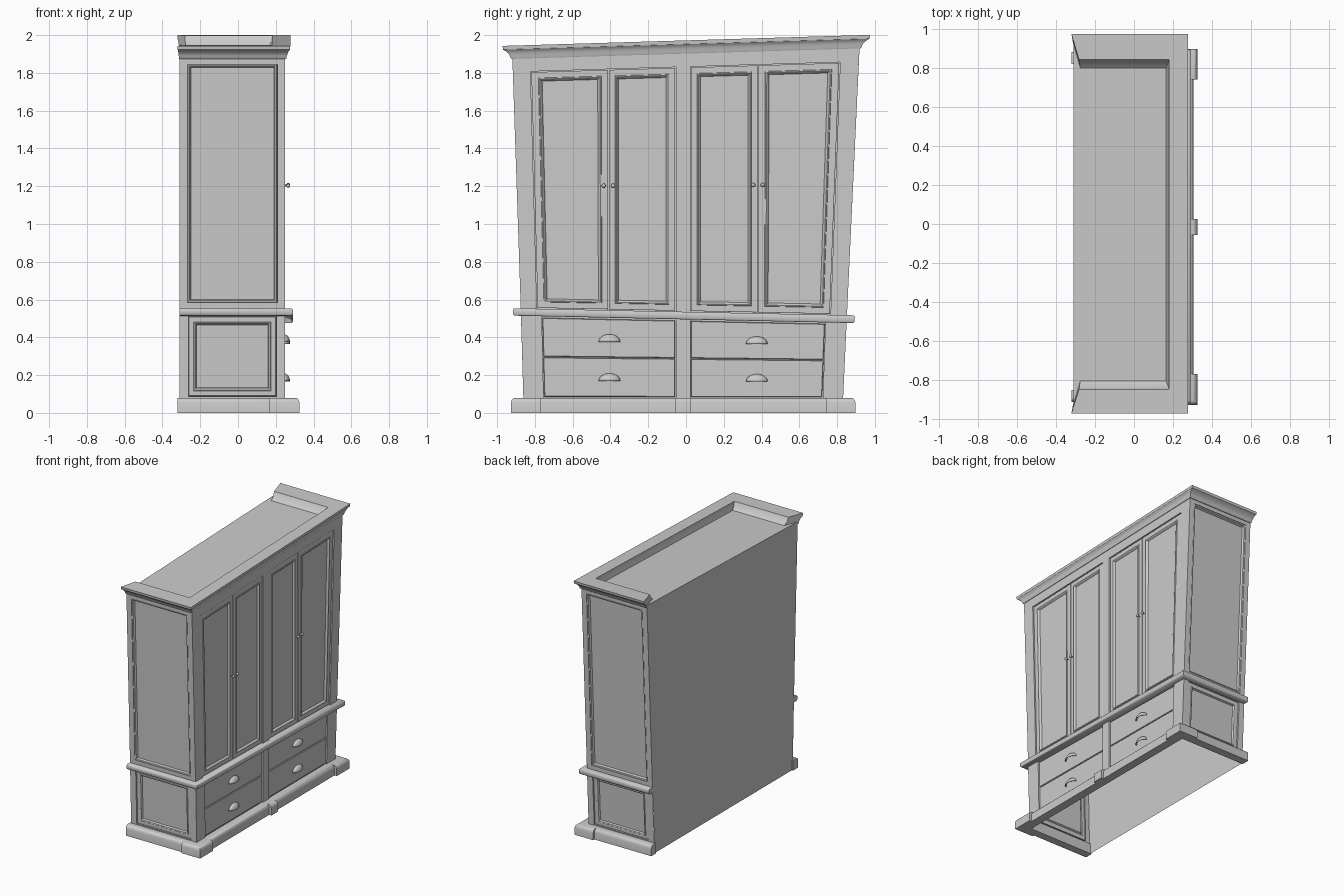
import bpy, bmesh, math
from mathutils import Vector

if "Cube" in bpy.data.objects:
    bpy.data.objects.remove(bpy.data.objects["Cube"])

HALF, FRONT, BACK = 0.845, 0.25, -0.31   # carcass half width, front and back planes


def warp(x, o, z):
    """Crooked shape: walls lean outward, shelf and top slope along the width."""
    t = max(0, z - 0.08) / 1.85 * max(0, (abs(o) - 0.4) / 0.445)
    y = o - 0.015 + (0.09 if o > 0 else -0.06) * t
    if z < 0.08:
        s = 0
    elif z < 0.5:
        s = -0.022 * (z - 0.08) / 0.42
    else:
        s = -0.022 + 0.052 * min(1, (z - 0.5) / 1.32)
    return Vector((x, y, z + s * y))


def make(name, pts, faces, shell=False):
    bm = bmesh.new()
    vs = [bm.verts.new(warp(*p)) for p in pts]
    for f in faces:
        bm.faces.new([vs[i] for i in f])
    bmesh.ops.recalc_face_normals(bm, faces=bm.faces)
    if shell:  # open surface: face away from the middle of the cabinet
        f = max(bm.faces, key=lambda q: q.calc_area())
        c = f.calc_center_median()
        if f.normal.dot(c - Vector((-0.03, 0, c.z if c.z < 1.9 else 1))) < 0:
            bmesh.ops.reverse_faces(bm, faces=bm.faces)
    me = bpy.data.meshes.new(name)
    bm.to_mesh(me)
    bm.free()
    ob = bpy.data.objects.new(name, me)
    bpy.context.collection.objects.link(ob)
    return ob


def panel(name, place, u0, u1, z0, z1, rings):
    """Nested rectangles (inset, depth), the last one filled."""
    pts, faces = [], []
    for i, d in rings:
        pts += [place(u, z, d) for u, z in ((u0 + i, z0 + i), (u1 - i, z0 + i),
                                            (u1 - i, z1 - i), (u0 + i, z1 - i))]
    for r in range(len(rings) - 1):
        a = r * 4
        faces += [(a + k, a + (k + 1) % 4, a + 4 + (k + 1) % 4, a + 4 + k) for k in range(4)]
    n = len(pts)
    faces.append((n - 4, n - 3, n - 2, n - 1))
    return make(name, pts, faces, True)


def sweep(name, path, profile):
    """Closed profile (side offset, front offset, z) along (x, o, nx, no) points."""
    n = len(profile)
    pts = [(x + nx * pf, o + no * ps, z) for x, o, nx, no in path for ps, pf, z in profile]
    faces = [(a * n + k, a * n + (k + 1) % n, (a + 1) * n + (k + 1) % n, (a + 1) * n + k)
             for a in range(len(path) - 1) for k in range(n)]
    faces += [tuple(range(n)), tuple(range(len(pts) - n, len(pts)))]
    return make(name, pts, faces)


def front(u, z, d):
    return (d, u, z)


def smooth(ob, angle=40):
    bpy.ops.object.select_all(action='DESELECT')
    ob.select_set(True)
    bpy.context.view_layer.objects.active = ob
    bpy.ops.object.shade_smooth_by_angle(angle=math.radians(angle))


def sphere(name, centre, size, half=False):
    bm = bmesh.new()
    bmesh.ops.create_uvsphere(bm, u_segments=20, v_segments=12, radius=1)
    if half:  # cup: open underneath and at the back
        bmesh.ops.delete(bm, geom=[v for v in bm.verts if v.co.z < -0.01 or v.co.x < -0.01],
                         context='VERTS')
    for v in bm.verts:
        v.co = Vector([c * s for c, s in zip(v.co, size)]) + centre
    me = bpy.data.meshes.new(name)
    bm.to_mesh(me)
    bm.free()
    ob = bpy.data.objects.new(name, me)
    bpy.context.collection.objects.link(ob)
    smooth(ob)
    return ob


# back board and top board
make("back_board", [(BACK, o, z) for z in (0, 0.08, 0.5, 1.92) for o in (-HALF, HALF)],
     [(i, i + 1, i + 3, i + 2) for i in (0, 2, 4)], True)
make("top_board", [(BACK, -HALF, 1.92), (FRONT, -HALF, 1.92), (FRONT, HALF, 1.92),
                   (BACK, HALF, 1.92)], [(0, 1, 2, 3)], True)

# dark backing behind the doors and drawers
for nm, a, b in (("drawer_backing", 0.04, 0.51), ("door_backing", 0.51, 1.91)):
    panel(nm, front, -0.83, 0.83, a, b, [(0, 0.222)])

# top rail and centre posts
panel("top_rail", front, -HALF, HALF, 1.832, 1.92, [(0, 0.222), (0, FRONT)])
panel("upper_centre_post", front, -0.038, 0.038, 0.52, 1.832, [(0, 0.222), (0, FRONT)])
panel("lower_centre_post", front, -0.038, 0.038, 0.04, 0.51, [(0, 0.222), (0, FRONT)])

DOOR = [(0, 0.222), (0, 0.243), (0.003, 0.245), (0.032, 0.245), (0.034, 0.249),
        (0.039, 0.250), (0.044, 0.246), (0.050, 0.236)]
DRAWER = [(0, 0.222), (0, 0.241), (0.003, 0.244)]
for s, side in ((-1, "left"), (1, "right")):
    def span(a, b):
        return sorted((s * a, s * b))

    def flank(u, z, d):
        return (u, s * d, z)

    # panelled side walls
    panel(side + "_upper_wall", flank, BACK, FRONT, 0.525, 1.915,
          [(0, HALF), (0.042, HALF), (0.042, 0.836), (0.045, 0.844), (0.053, 0.842),
           (0.060, 0.830)])
    panel(side + "_lower_wall", flank, BACK, FRONT, 0.04, 0.54,
          [(0, HALF), (0.047, HALF), (0.047, 0.832), (0.051, 0.838), (0.075, 0.838),
           (0.078, 0.842), (0.085, 0.840), (0.091, 0.828)])
    # corner posts
    panel(side + "_upper_post", front, *span(0.762, HALF), 0.52, 1.832, [(0, 0.222), (0, FRONT)])
    panel(side + "_lower_post", front, *span(0.738, HALF), 0.04, 0.51, [(0, 0.222), (0, FRONT)])
    # doors
    panel(side + "_outer_door", front, *span(0.397, 0.758), 0.54, 1.828, DOOR)
    panel(side + "_inner_door", front, *span(0.042, 0.393), 0.54, 1.828, DOOR)
    for k in (-1, 1):
        c = warp(0.266, s * 0.395 + k * 0.024, 1.205)
        sphere(side + "_door_knob", c, (0.009, 0.011, 0.011))
        sphere(side + "_knob_stem", c - Vector((0.012, 0, 0)), (0.012, 0.005, 0.005))
    # drawers with cup pulls
    for z0, z1 in ((0.085, 0.286), (0.290, 0.487)):
        panel(side + "_drawer", front, *span(0.042, 0.735), z0, z1, DRAWER)
        cup = sphere(side + "_cup_pull", warp(0.243, s * 0.39, (z0 + z1) / 2 - 0.018),
                     (0.032, 0.058, 0.040), True)
        m = cup.modifiers.new("thickness", 'SOLIDIFY')
        m.thickness = 0.004

# mouldings wrapped around the sides and front
U_PATH = [(BACK, -HALF, -0.4, -1), (FRONT, -HALF, 1, -1), (FRONT, HALF, 1, 1),
          (BACK, HALF, -0.4, 1)]
FLAT = [(x, o, 0 if x == BACK else nx, no) for x, o, nx, no in U_PATH]
smooth(sweep("cornice", U_PATH,
             [(-0.01, -0.01, 1.902), (0.004, 0.004, 1.902), (0.009, 0.007, 1.908),
              (0.011, 0.009, 1.918), (0.018, 0.013, 1.932), (0.030, 0.018, 1.944),
              (0.042, 0.025, 1.952), (0.044, 0.027, 1.972), (-0.065, -0.07, 1.972),
              (-0.075, -0.074, 1.945), (-0.10, -0.085, 1.92), (-0.10, -0.085, 1.912)]), 35)
smooth(sweep("waist_shelf", FLAT,
             [(-0.02, -0.02, 0.495), (0.034, 0.034, 0.495), (0.040, 0.040, 0.501),
              (0.040, 0.040, 0.529), (0.034, 0.034, 0.535), (-0.02, -0.02, 0.535)]), 50)


def plinth_profile(a, b):
    return [(-0.01, -0.01, 0), (a, b, 0), (a, b, 0.055), (a - 0.004, b - 0.004, 0.068),
            (a - 0.014, b - 0.014, 0.078), (a - 0.022, b - 0.022, 0.08), (-0.01, -0.01, 0.08)]


# plinth with projecting corner and centre blocks
smooth(sweep("plinth", [(BACK - 0.01, o, 0, no) if x == BACK else (x, o, nx, no)
                        for x, o, nx, no in FLAT], plinth_profile(0.052, 0.055)), 50)
for s, side in ((-1, "left"), (1, "right")):
    smooth(sweep(side + "_corner_block", [(0.165, s * HALF, 0, s), (FRONT, s * HALF, 1, s),
                                          (FRONT, s * 0.755, 1, 0)],
                 plinth_profile(0.067, 0.075)), 50)
smooth(sweep("centre_block", [(FRONT, -0.041, 1, 0), (FRONT, 0.041, 1, 0)],
             plinth_profile(0.067, 0.075)), 50)
